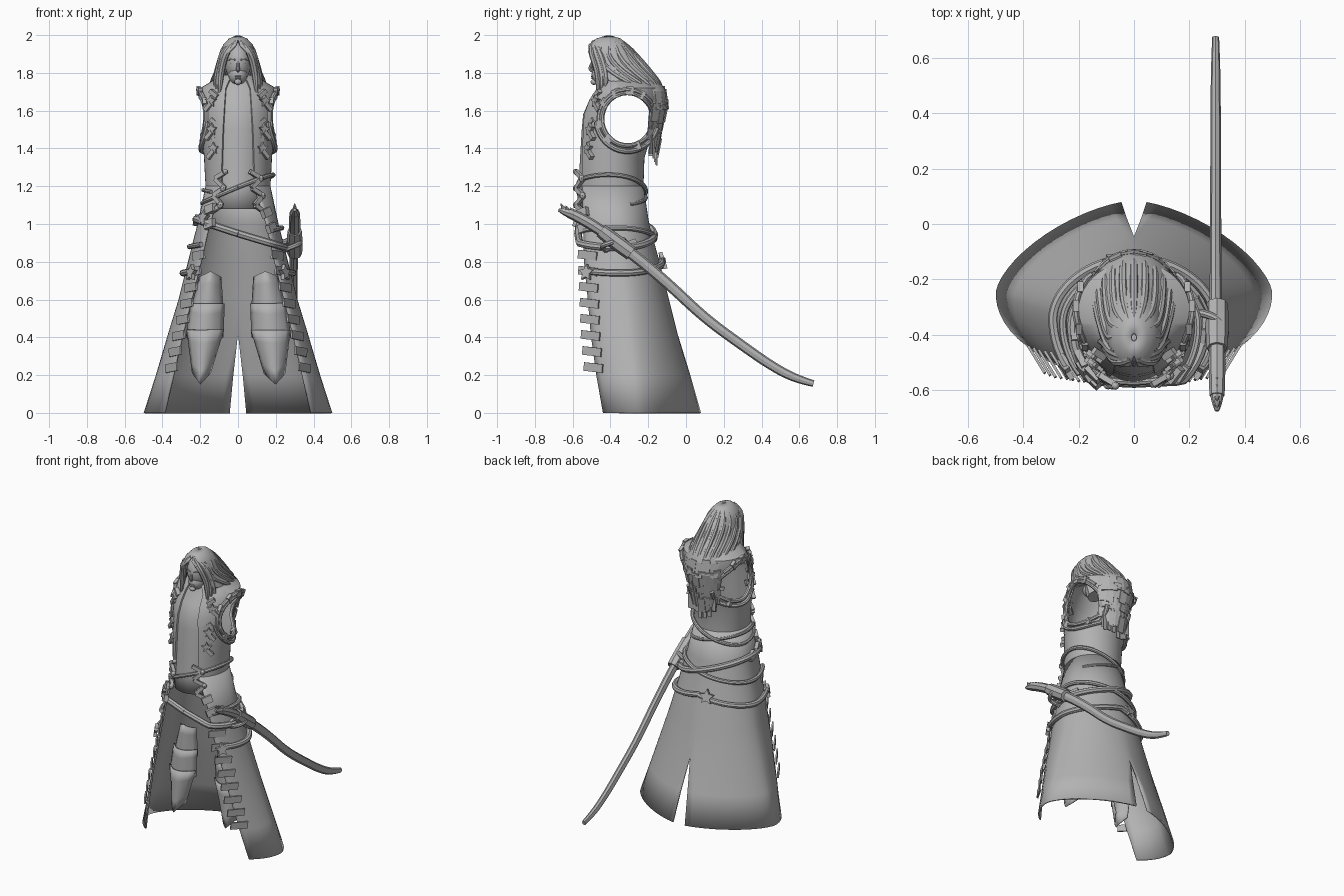
import bpy, bmesh, random
from math import sin, cos, pi, asin, radians, copysign
from mathutils import Vector, Matrix

random.seed(4)
if "Cube" in bpy.data.objects:
    bpy.data.objects.remove(bpy.data.objects["Cube"])

grey = bpy.data.materials.new("plain grey")
grey.use_nodes = True
grey.diffuse_color = (0.45, 0.45, 0.45, 1)
grey.node_tree.nodes["Principled BSDF"].inputs["Base Color"].default_value = grey.diffuse_color


def finish(obj, smooth=True):
    obj.data.materials.clear()
    obj.data.materials.append(grey)
    bpy.ops.object.select_all(action='DESELECT')
    obj.select_set(True)
    bpy.context.view_layer.objects.active = obj
    if smooth:
        bpy.ops.object.shade_smooth_by_angle(angle=radians(40))
    return obj


def from_bmesh(name, bm, smooth=True):
    mesh = bpy.data.meshes.new(name)
    bm.to_mesh(mesh)
    bm.free()
    obj = bpy.data.objects.new(name, mesh)
    bpy.context.collection.objects.link(obj)
    return finish(obj, smooth)


# Cross-sections: z, half width, y of widest point, back y, front edge y, front edge x, slit
TORSO = [(1.08, .178, -.38, -.222, -.555, .1, 0), (1.2, .172, -.385, -.225, -.552, .09, 0),
         (1.35, .18, -.38, -.22, -.55, .085, 0), (1.5, .194, -.35, -.175, -.545, .08, 0),
         (1.58, .2, -.33, -.15, -.54, .075, 0), (1.66, .207, -.31, -.13, -.51, .07, 0),
         (1.72, .2, -.31, -.135, -.47, .065, 0), (1.755, .14, -.33, -.17, -.46, .05, 0),
         (1.79, .07, -.36, -.23, -.45, .03, 0)]
SKIRT = [(0, .5, -.25, .085, -.44, .39, .05), (.2, .435, -.27, .025, -.475, .345, .026),
         (.42, .37, -.3, -.045, -.505, .295, 0), (.6, .315, -.32, -.09, -.52, .25, 0),
         (.8, .265, -.35, -.14, -.54, .2, 0), (1, .215, -.37, -.195, -.545, .155, 0), TORSO[1]]
HAIR = [(1.45, .13, -.3, -.145, -.5, -.1, 0), (1.62, .175, -.3, -.1, -.5, -.145, 0),
        (1.71, .178, -.32, -.108, -.46, -.17, 0), (1.78, .13, -.35, -.16, -.47, .1, 0),
        (1.85, .104, -.39, -.225, -.495, .078, 0), (1.91, .094, -.4, -.27, -.518, .052, 0),
        (1.95, .078, -.41, -.31, -.515, .012, 0), (1.982, .048, -.41, -.345, -.475, 0, 0),
        (1.997, .012, -.41, -.395, -.425, 0, 0)]


def level(levels, z):
    for lo, hi in zip(levels, levels[1:]):
        if z <= hi[0] or hi is levels[-1]:
            f = min(1, max(0, (z - lo[0]) / (hi[0] - lo[0])))
            return [p + (q - p) * f for p, q in zip(lo, hi)]


def end_angle(sec):
    return asin(-sec[5] / sec[1]) if sec[5] < 0 else pi - asin(sec[5] / sec[1])


def outline(sec, t, off=0.0):
    """Point of a cross-section at angle t, measured from the back towards +x."""
    z, a, ym, yb, ye, xe, slit = sec
    front = (ym - ye) / max(.3, -cos(end_angle(sec)))
    s, c, k = sin(t), cos(t), 1.3 - .3 * min(z, 1)
    depth = (yb - ym if c > 0 else front) + off
    return Vector(((a + off) * copysign(abs(s) ** (k if c > 0 else 1), s),
                   ym + depth * copysign(abs(c) ** (k if c > 0 else 1), c), z))


def shell(name, levels, thick, off=0.0, start=0.0, full=False, n=20):
    bm = bmesh.new()
    rows = []
    for sec in levels:
        end = pi if full else end_angle(sec)
        t0 = start or asin(min(1, sec[6] / sec[1]) ** .8)
        row = [bm.verts.new(outline(sec, t0 + (end - t0) * i / n, off)) for i in range(n + 1)]
        if sec[6] == 0 and not start:
            row[0].co.x = 0
        rows.append(row)
    for r, q in zip(rows, rows[1:]):
        for i in range(n):
            bm.faces.new((r[i + 1], r[i], q[i], q[i + 1]))
    obj = from_bmesh(name, bm)
    mirror = obj.modifiers.new("mirror", 'MIRROR')
    mirror.use_clip = True
    solid = obj.modifiers.new("cloth", 'SOLIDIFY')
    solid.thickness, solid.offset = thick, -1
    for m in ("mirror", "cloth"):
        bpy.ops.object.modifier_apply(modifier=m)
    return obj


def frame(levels, t, z, off=0.0):
    p = outline(level(levels, z), t, off)
    along = (outline(level(levels, z), t + .01, off) - p).normalized()
    up = outline(level(levels, z + .01), t, off) - outline(level(levels, z - .01), t, off)
    out = up.cross(along).normalized()
    m = Matrix((-along, out.cross(-along), out)).transposed().to_4x4()
    return Matrix.Translation(p) @ m


def box(name, matrix, size):
    bm = bmesh.new()
    bmesh.ops.create_cube(bm, size=1, matrix=matrix @ Matrix.Diagonal((*size, 1)))
    return from_bmesh(name, bm, False)


def ball(name, loc, scale, seg=16):
    bm = bmesh.new()
    bmesh.ops.create_uvsphere(bm, u_segments=seg, v_segments=seg // 2 + 2, radius=1,
                              matrix=Matrix.Translation(loc) @ Matrix.Diagonal((*scale, 1)))
    return from_bmesh(name, bm)


def star(name, matrix, r):
    bm = bmesh.new()
    ring = [bm.verts.new(((r if i % 2 == 0 else r * .5) * sin(i * pi / 5),
                          (r if i % 2 == 0 else r * .5) * cos(i * pi / 5), 0)) for i in range(10)]
    face = bm.faces.new(ring)
    new = bmesh.ops.extrude_face_region(bm, geom=[face])["geom"]
    bmesh.ops.translate(bm, vec=(0, 0, .02), verts=[v for v in new if isinstance(v, bmesh.types.BMVert)])
    bmesh.ops.recalc_face_normals(bm, faces=bm.faces)
    bm.transform(matrix)
    return from_bmesh(name, bm, False)


def tube(name, pts, radius, radii=None, closed=False):
    cu = bpy.data.curves.new(name, 'CURVE')
    cu.dimensions, cu.bevel_depth, cu.bevel_resolution = '3D', radius, 2
    cu.use_fill_caps, cu.resolution_u = True, 4
    sp = cu.splines.new('POLY' if len(pts) > 12 else 'NURBS')
    sp.points.add(len(pts) - 1)
    for i, p in enumerate(pts):
        sp.points[i].co = (*p, 1)
        sp.points[i].radius = radii[i] if radii else 1
    sp.use_cyclic_u = closed
    if sp.type == 'NURBS':
        sp.use_endpoint_u, sp.order_u = True, 3
    obj = bpy.data.objects.new(name, cu)
    bpy.context.collection.objects.link(obj)
    finish(obj, False)
    bpy.ops.object.convert(target='MESH')
    return finish(bpy.context.object)


def belt(name, levels, zf, a0, a1, radius=.015, off=.012):
    pts = []
    for i in range(49):
        t = radians(a0 + (a1 - a0) * i / 48)
        p = outline(level(levels, zf(t)), t, off)
        p.y = max(p.y, -.572 + .012 * abs(sin(t)))
        pts.append(p)
    return tube(name, pts, radius)


# Coat, shirt and neck
shell("coat_skirt", SKIRT, .01)
coat = shell("coat_body", TORSO[1:], .01)
shell("shirt_front", TORSO, .008, -.012, start=radians(125), full=True)
bm = bmesh.new()
bmesh.ops.create_cone(bm, cap_ends=True, segments=40, radius1=.125, radius2=.125, depth=1,
                      matrix=Matrix.Translation((0, -.31, 1.555)) @ Matrix.Rotation(pi / 2, 4, 'Y')
                      @ Matrix.Diagonal((1.06, 1, 1, 1)))
cutter = from_bmesh("armhole_cutter", bm, False)
cutter.hide_render = True
finish(coat)
cut = coat.modifiers.new("armholes", 'BOOLEAN')
cut.operation, cut.object, cut.solver = 'DIFFERENCE', cutter, 'EXACT'
bpy.ops.object.modifier_apply(modifier="armholes")
bpy.data.objects.remove(cutter)
tube("neck", [(0, -.37, 1.7), (0, -.39, 1.76), (0, -.41, 1.82)], .05)


# Armhole rims, straps and fittings on both sides
def side_point(s, y, z, off):
    sec = level(TORSO, z)
    depth = sec[3] - sec[2] if y > sec[2] else sec[2] - sec[4]
    return Vector((s * (sec[1] * max(.15, 1 - ((y - sec[2]) / depth) ** 2) ** .5 + off), y, z))


for s, side in ((1, "left"), (-1, "right")):
    def arm(deg, k, off):
        d = radians(deg)
        return side_point(s, -.31 + .135 * k * cos(d), 1.555 + .14 * k * sin(d), off)
    tube(side + "_armhole_rim", [arm(i * 10, 1, .004) for i in range(36)], .013, closed=True)
    tube(side + "_armhole_strap", [arm(185 + i * 10, 1.22, .012) for i in range(17)], .014)
    tube(side + "_shoulder_strap", [arm(35 + i * 9, 1.12, .01) for i in range(18)], .013)
    for deg in (60, 85, 115, 145, 190, 225, 290):
        m = Matrix.Translation(arm(deg, 1.08, .008)) @ Matrix.Rotation(radians(deg), 4, 'X')
        box(side + "_rim_clasp", m, (.022, .045, .04))
    for y, z in ((-.47, 1.65), (-.5, 1.5), (-.51, 1.4)):
        p = side_point(s, y, z, .008)
        turn = Matrix.Rotation(s * .6, 4, 'Z') @ Matrix.Rotation(pi / 2, 4, 'X')
        star(side + "_chest_star", Matrix.Translation(p) @ turn, .034)
        for dx, dz, tilt in ((-.02, -.05, .3), (.02, -.03, -.8), (-.01, .04, .6)):
            box(side + "_chest_clasp", Matrix.Translation(p + Vector((s * dx, 0, dz))) @ turn
                @ Matrix.Rotation(s * tilt, 4, 'Z'), (.055, .022, .025))
    # Waist laces
    for i in range(5):
        z, t = 1.08 + .045 * i, s * radians(143 + 2 * i)
        m = frame(TORSO, t, z, .014) @ Matrix.Rotation(s * (.7 if i % 2 else -.5), 4, 'Z')
        box(side + "_waist_lace", m, (.075, .022, .02))
        ball(side + "_lace_knot", m @ Vector((.035, 0, .004)), (.015, .015, .015), 8)
    # Edge tabs wrapped over the front edges
    for i in range(8):
        z = .24 + .085 * i
        sec = level(SKIRT, z)
        m = Matrix.Translation((s * (sec[5] + .016), sec[4] - .022 + .05 * z, z)) @ Matrix.Rotation(s * 1.02, 4, 'Z')
        box(side + "_edge_tab", m @ Matrix.Rotation(s * .1, 4, 'Y'), (.115, .01, .045))
    star(side + "_edge_star", frame(SKIRT, s * radians(125), .74, .012), .045)
    # Thigh and shin guards inside the skirt
    for j, (top, low, w0, w1) in enumerate(((.75, .5, .06, .09), (.58, .34, .09, .1), (.44, .15, .1, .05))):
        bm = bmesh.new()
        grid = []
        for r in range(5):
            f = r / 4
            row = []
            for c in range(9):
                u = c / 4 - 1
                z = top + (low - top) * f + .06 * abs(u) * (f if j else f - .5)
                row.append(bm.verts.new((s * (.145 + .09 * (.75 - z) + u * (w0 + (w1 - w0) * f)),
                                         -.32 - .015 * j - .06 * (1 - u * u), z)))
            grid.append(row)
        for a, b in zip(grid, grid[1:]):
            for c in range(8):
                bm.faces.new((a[c], a[c + 1], b[c + 1], b[c]))
        guard = from_bmesh(side + "_leg_guard", bm)
        guard.modifiers.new("plate", 'SOLIDIFY').thickness = .008

# Belts
belt("waist_belt", TORSO, lambda t: 1.185 + .075 * sin(t) - .01 * cos(t), -180, 180, .012)
belt("waist_cord", TORSO, lambda t: 1.14 - .04 * sin(t), -130, 60, .01)
belt("hip_belt", SKIRT, lambda t: .95 - .075 * sin(t), -180, 180, .02)
belt("hip_cord", SKIRT, lambda t: .93 + .05 * sin(t), -130, 130, .014)
belt("low_belt", SKIRT, lambda t: .8 - .06 * sin(abs(t)), -125, 125, .018)
star("back_star", frame(SKIRT, radians(-15), .8, .015), .05)
star("hip_star", frame(SKIRT, radians(-128), 1.03, .012), .045)
for t, z in ((-138, 1.0), (-118, 1.03), (-95, 1.02), (70, .89), (100, .88), (130, .98), (135, 1.06), (-135, 1.08)):
    box("belt_buckle", frame(SKIRT, radians(t), z, .01) @ Matrix.Rotation(.3, 4, 'Z'), (.065, .045, .026))

# Curved sword in its scabbard, narrower from side to side
blade = [(-.4, .925), (-.3, .855), (-.1, .69), (.1, .5), (.3, .355), (.45, .25), (.58, .18), (.675, .155)]
scabbard = tube("scabbard", [(.295, *p) for p in blade], .029, [1.1, 1.05, 1, .95, .92, .88, .8, .6])
for v in scabbard.data.vertices:
    v.co.x = .295 + (v.co.x - .295) * .72
tube("scabbard_collar", [(.3, -.45, .965), (.3, -.38, .91), (.3, -.29, .845)], .044, [.85, 1, .9])
tube("sword_grip", [(.3, -.43, .95), (.3, -.52, 1.015), (.3, -.62, 1.06)], .032, [.9, 1, .85])
for i in range(5):
    y, z = -.53 - .026 * i, 1.02 + .011 * i
    tube("grip_claw", [(.3, y, z), (.3, y - .02, z + .025), (.3, y - .03, z + .045)], .014, [1, .8, .1])
tube("pommel", [(.3, -.6, 1.05), (.3, -.64, 1.065), (.3, -.675, 1.075)], .026, [1, .9, .3])
tube("sword_hanger", [(.24, -.42, .86), (.29, -.46, .88), (.34, -.4, .9), (.3, -.33, .93), (.23, -.32, .9)], .014)

# Face
ball("head", (0, -.415, 1.855), (.07, .085, .105), 24)
ball("jaw", (0, -.44, 1.79), (.052, .06, .055))
ball("chin", (0, -.487, 1.752), (.02, .018, .016), 10)
tube("nose", [(0, -.492, 1.865), (0, -.505, 1.84), (0, -.508, 1.815), (0, -.49, 1.808)], .01, [.5, .8, 1.1, .7])
for z in (1.782, 1.772):
    ball("lip", (0, -.494, z), (.02, .009, .005), 10)
for s in (1, -1):
    ball("eye", (s * .028, -.481, 1.853), (.013, .01, .007), 10)
    tube("brow", [(s * .01, -.495, 1.868), (s * .03, -.493, 1.876), (s * .052, -.472, 1.868)], .006, [.7, 1, .4])

# Hair: cap, soft locks, front locks and ragged layers down the back
shell("hair_cap", HAIR, .012)
for i in range(11):
    t = radians(-120 + 24 * i)
    path = [outline(level(HAIR, z), t * k, -.008) for z, k in
            ((1.975, .9), (1.94, .95), (1.88, 1), (1.8, .85), (1.72, .55), (1.62, .45))]
    tube("hair_lock", path, .016, [.3, .8, 1, 1, .9, .3])
for s in (1, -1):
    for k in range(3):
        tube("front_lock", [(s * .012, -.49, 1.965), (s * (.058 + .01 * k), -.505 + .02 * k, 1.925),
                            (s * (.084 + .006 * k), -.475 + .02 * k, 1.84), (s * (.095 + .01 * k), -.46 + .02 * k, 1.76),
                            (s * (.1 + .015 * k), -.47 + .02 * k, 1.66 + .02 * k)], .019, [.5, 1, 1, .9, .15])
for row in range(5):
    z = 1.42 + .06 * row
    count = 7 if row % 2 else 6
    for i in range(count):
        t = radians((i - (count - 1) / 2) * 15)
        m = frame(HAIR, t, max(z, 1.46), .001)
        m.translation.z = z + random.uniform(-.02, .02)
        tilt = Matrix.Rotation(-.06, 4, 'X') @ Matrix.Rotation(random.uniform(-.06, .06), 4, 'Z')
        box("back_layer", m @ tilt, (.048, .1, .006))
for i in range(-3, 4):
    z = 1.37 + .012 * abs(i) + random.uniform(-.02, .02)
    box("back_strip", Matrix.Translation((i * .03, -.155 - .006 * abs(i), z)), (.024, .007, .1))
